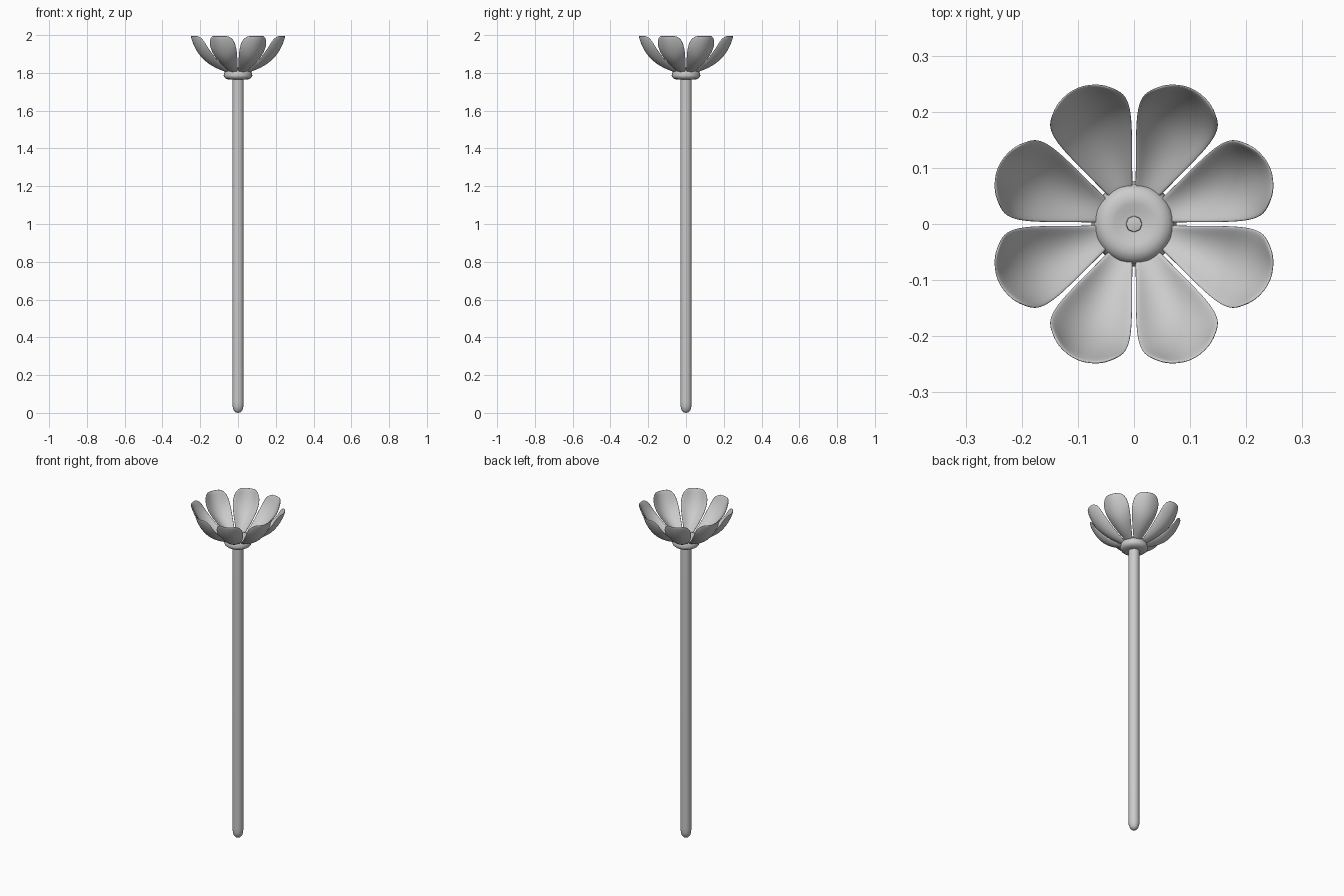
import bpy, bmesh, math
from mathutils import Matrix

if "Cube" in bpy.data.objects:
    bpy.data.objects.remove(bpy.data.objects["Cube"])

grey = bpy.data.materials.new("plain_grey")
grey.diffuse_color = (0.6, 0.6, 0.6, 1)
grey.use_nodes = True
grey.node_tree.nodes["Principled BSDF"].inputs["Base Color"].default_value = grey.diffuse_color


def finish(name, bm, angle=60):
    bmesh.ops.recalc_face_normals(bm, faces=bm.faces)
    mesh = bpy.data.meshes.new(name)
    bm.to_mesh(mesh)
    bm.free()
    mesh.materials.append(grey)
    ob = bpy.data.objects.new(name, mesh)
    bpy.context.collection.objects.link(ob)
    bpy.ops.object.select_all(action='DESELECT')
    ob.select_set(True)
    bpy.context.view_layer.objects.active = ob
    bpy.ops.object.shade_smooth_by_angle(angle=math.radians(angle))
    return ob


def lathe(name, profile, sides):
    """Revolve (radius, height) points about the z axis."""
    bm = bmesh.new()
    verts = [bm.verts.new((r, 0, z)) for r, z in profile]
    edges = [bm.edges.new(pair) for pair in zip(verts, verts[1:])]
    bmesh.ops.spin(bm, geom=verts + edges, cent=(0, 0, 0), axis=(0, 0, 1),
                   angle=2 * math.pi, steps=sides)
    bmesh.ops.remove_doubles(bm, verts=bm.verts, dist=1e-5)
    return finish(name, bm)


# Stem with blunt rounded lower end
lathe("stem", [(0, 0), (0.013, 0.003), (0.023, 0.014), (0.029, 0.034),
               (0.030, 0.06), (0.030, 1.78), (0, 1.78)], 16)

# Rounded cushion under and inside the petals
lathe("flower_centre", [(0, 1.764), (0.045, 1.764), (0.062, 1.768), (0.072, 1.776),
                        (0.076, 1.786), (0.073, 1.798), (0.070, 1.812), (0.062, 1.822),
                        (0.050, 1.827), (0.036, 1.826), (0.024, 1.822), (0, 1.820)], 32)

# Small knob in the middle
lathe("centre_knob", [(0.016, 1.815), (0.014, 1.826), (0, 1.829)], 8)

# Petal rows: distance out, half width, height, edge pull-back, edge lift
ROWS = [(0.050, 0.018, 1.802, 0, 0), (0.080, 0.030, 1.812, 0, 0.010),
        (0.130, 0.051, 1.830, 0, 0.028), (0.180, 0.071, 1.860, 0, 0.045),
        (0.215, 0.076, 1.896, 0.004, 0.050), (0.246, 0.068, 1.947, 0.018, 0.033),
        (0.263, 0.044, 1.996, 0.014, 0.000)]
COLS = 6
for k in range(8):
    bm = bmesh.new()
    grid = []
    for u, half, z, back, lift in ROWS:
        row = []
        for c in range(COLS + 1):
            s = 2 * c / COLS - 1
            row.append(bm.verts.new((u - back * s * s, half * s, z + lift * s * s)))
        grid.append(row)
    for a, b in zip(grid, grid[1:]):
        for c in range(COLS):
            bm.faces.new((a[c], b[c], b[c + 1], a[c + 1]))
    bmesh.ops.transform(bm, verts=bm.verts,
                        matrix=Matrix.Rotation(math.radians(22.5 + 45 * k), 4, 'Z'))
    petal = finish(f"petal_{k + 1}", bm, 80)
    thick = petal.modifiers.new("thickness", 'SOLIDIFY')
    thick.thickness = 0.007
    thick.offset = 0
    smooth = petal.modifiers.new("smooth", 'SUBSURF')
    smooth.levels = smooth.render_levels = 2
